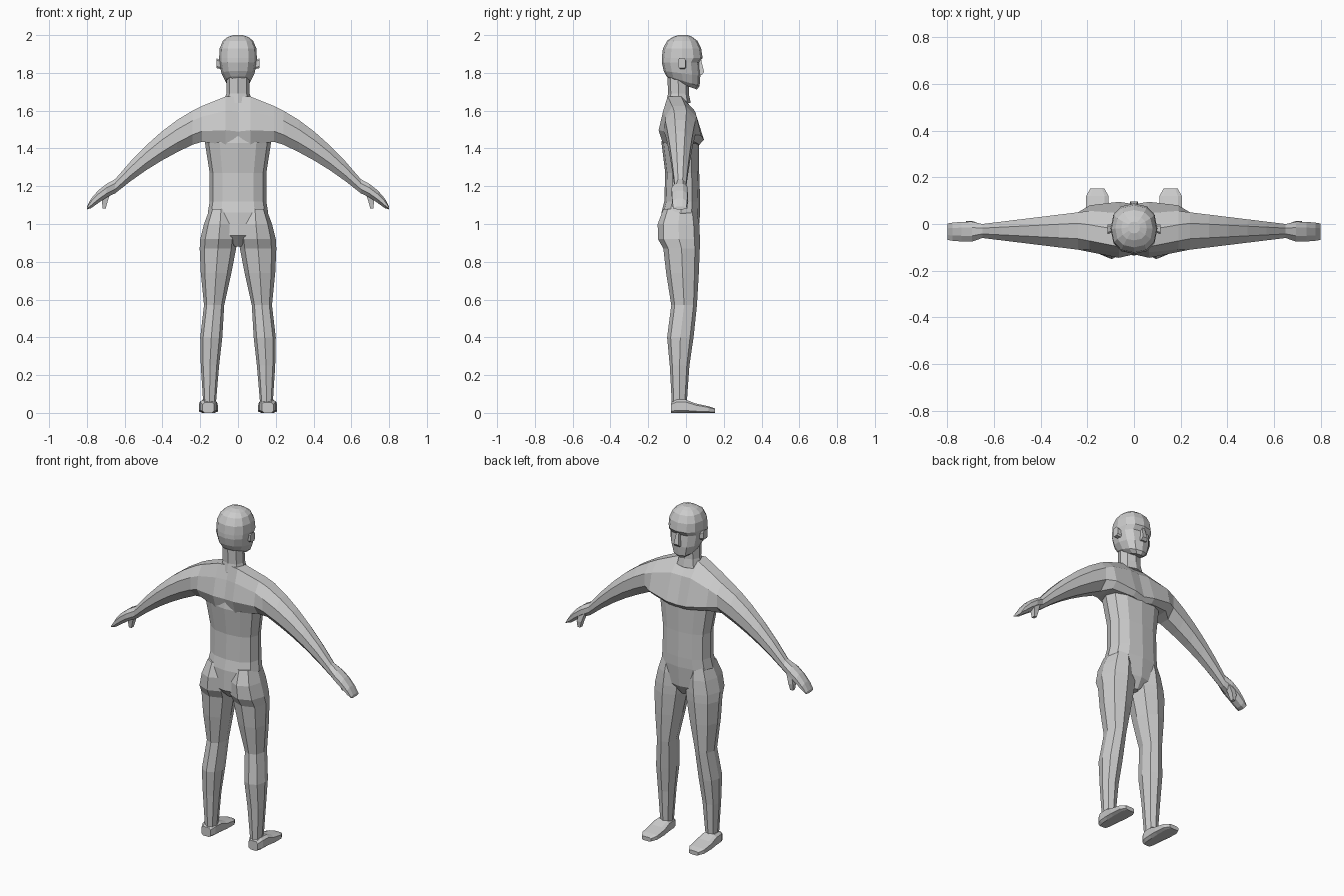
import bpy, bmesh, math

default_cube = bpy.data.objects.get("Cube")
if default_cube:
    bpy.data.objects.remove(default_cube, do_unlink=True)

colour = (.6, .6, .6, 1)
grey = bpy.data.materials.new("plain_grey")
grey.use_nodes = True
grey.diffuse_color = colour
grey.node_tree.nodes["Principled BSDF"].inputs["Base Color"].default_value = colour


def mix(start, end, amount):
    return start + (end - start) * amount


def section(sides, power=1, turn=0):
    """Rounded polygon filling the unit square; a lower power is squarer."""
    angles = [math.tau * (i + turn) / sides for i in range(sides)]
    reach = max(abs(math.cos(angle)) for angle in angles) ** power

    def unit(value):
        bent = math.copysign(abs(round(value, 6)) ** power, value)
        return (bent / reach + 1) / 2

    return [(unit(math.sin(angle)), unit(math.cos(angle))) for angle in angles]


def level(shape, z, back, front, half=0, inner=0, outer=0, drop=0):
    """Horizontal ring, centred when half is given, lowered by drop at the front."""
    left, right = (-half, half) if half else (inner, outer)
    return [(mix(left, right, u), mix(back, front, v), z - drop * v) for u, v in shape]


def slice_x(shape, x, back, front, bottom, top):
    return [(x, mix(back, front, u), mix(bottom, top, v)) for u, v in shape]


def slice_y(shape, y, centre, half, top):
    return [(mix(centre - half, centre + half, u), y, top * v) for u, v in shape]


def limb_slice(shape, x, y, z, depth, height):
    return slice_x(shape, x, y - depth / 2, y + depth / 2, z - height / 2, z + height / 2)


def loft(name, rings, mirror=False, open_start=False):
    """Skin a list of rings into a flat-shaded form."""
    bm = bmesh.new()
    loops = [[bm.verts.new(point) for point in ring] for ring in rings]
    for lower, upper in zip(loops, loops[1:]):
        for i in range(len(lower)):
            bm.faces.new((lower[i - 1], lower[i], upper[i], upper[i - 1]))
    if not open_start:
        bm.faces.new(loops[0])
    bm.faces.new(loops[-1])
    bmesh.ops.recalc_face_normals(bm, faces=bm.faces[:])
    mesh = bpy.data.meshes.new(name)
    bm.to_mesh(mesh)
    bm.free()
    mesh.materials.append(grey)
    part = bpy.data.objects.new(name, mesh)
    bpy.context.collection.objects.link(part)
    if mirror:
        part.modifiers.new("mirror", 'MIRROR').use_axis[0] = True


body_shape = section(sides=12, power=.85)
leg_shape = section(sides=8, power=.9)
limb_shape = section(sides=8, turn=-.5)
boxy_shape = section(sides=8, power=.5, turn=.5)
square_shape = section(sides=4, turn=.5)

# Torso from crotch to ribs
loft("torso", [
    level(body_shape, z=.88, half=.02, back=-.08, front=.03),
    level(body_shape, z=.94, half=.11, back=-.135, front=.065),
    level(body_shape, z=1.06, half=.16, back=-.13, front=.075),
    level(body_shape, z=1.12, half=.15, back=-.115, front=.075),
    level(body_shape, z=1.27, half=.15, back=-.11, front=.07),
    level(body_shape, z=1.43, half=.175, back=-.13, front=.07),
    level(body_shape, z=1.55, half=.14, back=-.11, front=.04),
])

# Chest with overhanging front edge, turning into the shoulder
chest_shape = [(.2, 1), (.5, 1), (.8, .7), (1, .1), (.9, 0), (.1, 0), (0, .3), (.1, .7)]
shoulder_shape = [(mix(a, c, .4), mix(b, d, .4))
                  for (a, b), (c, d) in zip(chest_shape, limb_shape)]
arm_rings = [
    slice_x(chest_shape, x=0, back=-.13, front=.085, bottom=1.41, top=1.675),
    slice_x(chest_shape, x=.065, back=-.145, front=.095, bottom=1.42, top=1.675),
    slice_x(shoulder_shape, x=.19, back=-.12, front=.08, bottom=1.435, top=1.625),
]

# Arm tapering from shoulder to wrist along a drooping curve
shoulder_x, wrist_x, tip_x = .24, .65, .8
shoulder_z, wrist_z = 1.51, 1.2
steps = 5
for i in range(steps + 1):
    t = i / steps
    arm_rings.append(limb_slice(
        limb_shape, x=mix(shoulder_x, wrist_x, t), y=-.03,
        z=shoulder_z - .2 * t - .11 * t * t,
        depth=mix(.16, .06, t), height=mix(.18, .075, t ** 1.5)))

# Flat mitten hand closing towards the fingertips
for t in (.3, .6, .85, 1):
    arm_rings.append(limb_slice(
        limb_shape, x=mix(wrist_x, tip_x, t), y=-.033,
        z=wrist_z - .06 * t - .055 * t * t,
        depth=mix(.086, .07, t ** 4), height=.07 * math.sqrt(1.05 - t ** 4)))
loft("chest_and_arms", arm_rings, mirror=True, open_start=True)

# Thumbs
loft("thumbs", [
    level(square_shape, z=1.18, inner=.67, outer=.705, back=-.03, front=.004),
    level(square_shape, z=1.12, inner=.69, outer=.72, back=-.02, front=.012),
    level(square_shape, z=1.083, inner=.7, outer=.717, back=-.014, front=.008),
], mirror=True)

# Legs from hip to ankle
loft("legs", [
    level(leg_shape, z=1.08, inner=.03, outer=.15, back=-.12, front=.055),
    level(leg_shape, z=1, inner=.01, outer=.18, back=-.15, front=.07),
    level(leg_shape, z=.92, inner=.004, outer=.2, back=-.148, front=.074),
    level(leg_shape, z=.87, inner=.01, outer=.203, back=-.12, front=.073),
    level(leg_shape, z=.74, inner=.035, outer=.197, back=-.105, front=.068),
    level(leg_shape, z=.57, inner=.073, outer=.18, back=-.078, front=.058),
    level(leg_shape, z=.4, inner=.083, outer=.2, back=-.1, front=.04),
    level(leg_shape, z=.25, inner=.1, outer=.197, back=-.086, front=.018),
    level(leg_shape, z=.05, inner=.117, outer=.184, back=-.075, front=.004),
], mirror=True)

# Feet from heel to toe
foot_x = .157
loft("feet", [
    slice_y(boxy_shape, y=-.08, centre=foot_x, half=.03, top=.055),
    slice_y(boxy_shape, y=-.05, centre=foot_x, half=.043, top=.07),
    slice_y(boxy_shape, y=0, centre=foot_x, half=.046, top=.07),
    slice_y(boxy_shape, y=.05, centre=foot_x, half=.05, top=.05),
    slice_y(boxy_shape, y=.12, centre=foot_x, half=.048, top=.035),
    slice_y(boxy_shape, y=.153, centre=foot_x, half=.03, top=.024),
], mirror=True)

# Neck
loft("neck", [
    level(leg_shape, z=1.64, half=.075, back=-.105, front=.025),
    level(leg_shape, z=1.69, half=.062, back=-.095, front=.015),
    level(leg_shape, z=1.82, half=.06, back=-.1, front=.015),
])

# Head: chin, jaw, mouth, eye sockets, brow, forehead, crown
loft("head", [
    level(body_shape, z=1.765, drop=.053, half=.042, back=-.09, front=.058),
    level(body_shape, z=1.785, drop=.055, half=.068, back=-.105, front=.072),
    level(body_shape, z=1.81, drop=.025, half=.088, back=-.118, front=.076),
    level(body_shape, z=1.855, half=.098, back=-.128, front=.07),
    level(body_shape, z=1.88, half=.1, back=-.128, front=.088),
    level(body_shape, z=1.93, half=.097, back=-.122, front=.08),
    level(body_shape, z=1.97, half=.08, back=-.1, front=.06),
    level(body_shape, z=1.99, half=.055, back=-.07, front=.034),
    level(body_shape, z=2, half=.025, back=-.04, front=.01),
])

# Nose
loft("nose", [
    level(square_shape, z=1.79, half=.018, back=.06, front=.084),
    level(square_shape, z=1.805, half=.016, back=.06, front=.096),
    level(square_shape, z=1.87, half=.008, back=.06, front=.08),
])

# Ears
loft("ears", [
    slice_x(boxy_shape, x=.088, back=-.035, front=0, bottom=1.82, top=1.865),
    slice_x(boxy_shape, x=.114, back=-.043, front=-.002, bottom=1.825, top=1.878),
], mirror=True)
